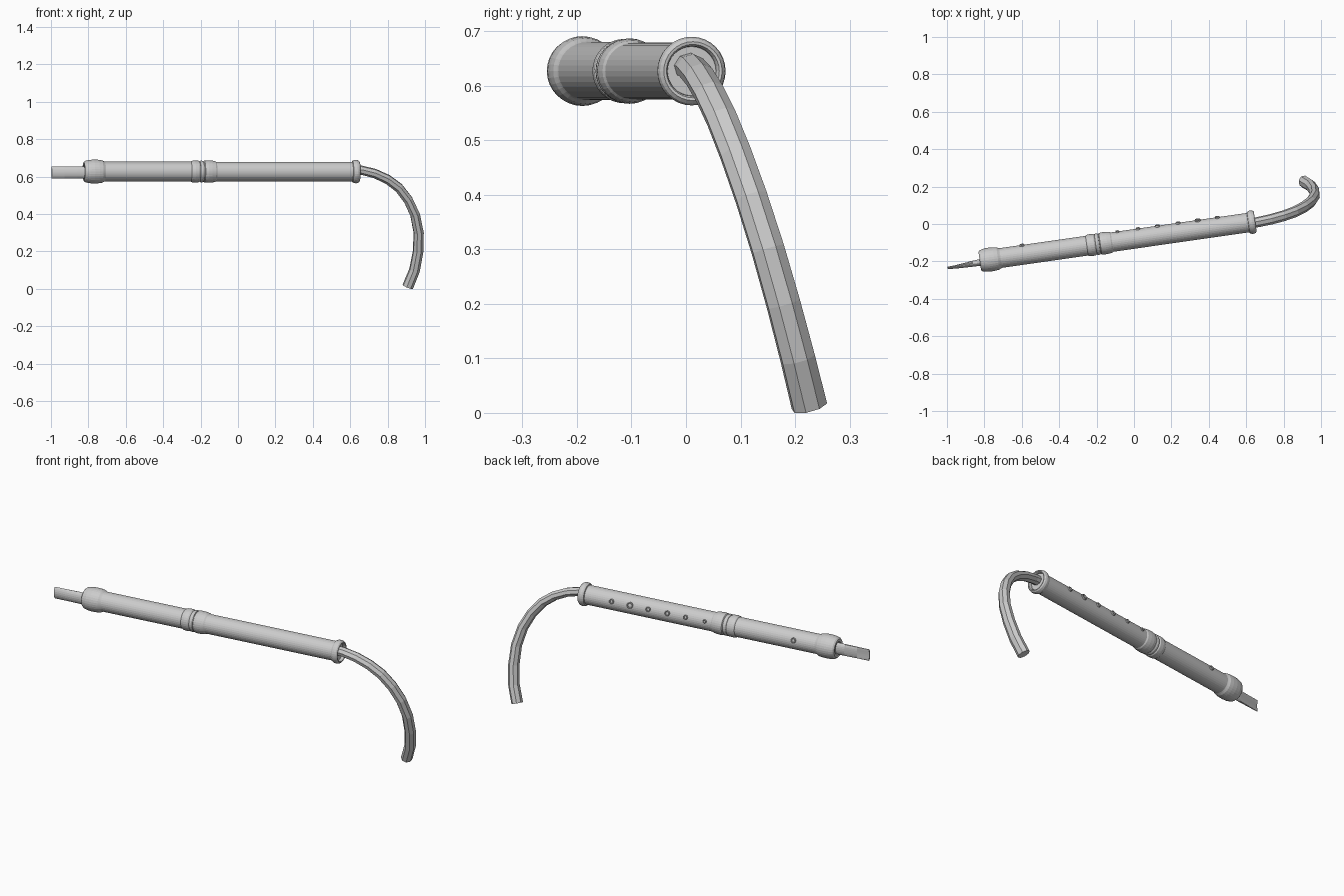
import bpy, bmesh, math
from mathutils import Vector, Matrix

if "Cube" in bpy.data.objects:
    bpy.data.objects.remove(bpy.data.objects["Cube"])

ANG = math.atan(0.143)
FRAME = Matrix.Translation((0, -0.08, 0.627)) @ Matrix.Rotation(ANG, 4, 'Z')


def skin(name, rings, matrix=FRAME, closed=False):
    """Bridge equal-length rings of points into a tube with end caps."""
    bm = bmesh.new()
    loops = [[bm.verts.new(p) for p in r] for r in rings]
    n = len(loops[0])
    pairs = list(zip(loops, loops[1:]))
    if closed:
        pairs.append((loops[-1], loops[0]))
    for a, b in pairs:
        for i in range(n):
            j = (i + 1) % n
            bm.faces.new((a[i], a[j], b[j], b[i]))
    if not closed:
        bm.faces.new(loops[0])
        bm.faces.new(loops[-1])
    bmesh.ops.recalc_face_normals(bm, faces=bm.faces)
    me = bpy.data.meshes.new(name)
    bm.to_mesh(me)
    bm.free()
    me.transform(matrix)
    ob = bpy.data.objects.new(name, me)
    bpy.context.collection.objects.link(ob)
    return ob


def ring(x, ry, rz, n, dz=0.0):
    return [(x, ry * math.cos(2 * math.pi * i / n), dz + rz * math.sin(2 * math.pi * i / n))
            for i in range(n)]


def lathe(name, profile, n=32):
    return skin(name, [ring(x, r, r, n) for x, r in profile])


# Upper joint with the rounded head bulb
lathe("upper_joint", [
    (-0.822, 0.030), (-0.832, 0.036), (-0.833, 0.050), (-0.825, 0.057), (-0.805, 0.062),
    (-0.78, 0.064), (-0.755, 0.063), (-0.735, 0.060), (-0.725, 0.055), (-0.72, 0.053),
    (-0.255, 0.053), (-0.25, 0.057), (-0.235, 0.059), (-0.215, 0.058), (-0.207, 0.053),
    (-0.20, 0.053)])

# Narrow bead between the joints
lathe("middle_bead", [
    (-0.209, 0.048), (-0.207, 0.055), (-0.201, 0.058), (-0.194, 0.058), (-0.188, 0.055),
    (-0.186, 0.048)])

# Lower joint with the socket swelling
lathe("lower_joint", [
    (-0.20, 0.051), (-0.186, 0.053), (-0.182, 0.058), (-0.165, 0.060), (-0.145, 0.059),
    (-0.125, 0.056), (-0.118, 0.052), (0.625, 0.052)])

# Rolled end ring with a shallow recess
lathe("end_ring", [
    (0.615, 0.050), (0.618, 0.057), (0.627, 0.062), (0.638, 0.063), (0.649, 0.060),
    (0.655, 0.054), (0.654, 0.049), (0.648, 0.046), (0.638, 0.045)])

# Flattened mouthpiece blade, concave at its tip
tip = []
for x, thick, hollow in [(-0.80, 0.019, 0.0), (-0.87, 0.016, 0.002),
                         (-0.94, 0.011, 0.005), (-1.008, 0.005, 0.007)]:
    pts = []
    for px, py, pz in ring(x, thick, 0.033, 20, -0.005):
        k = 1 - ((pz + 0.005) / 0.033) ** 2
        pts.append((px, py - 0.007 - hollow * k, pz))
    tip.append(pts)
skin("mouthpiece", tip)

# Raised finger-hole collars along the back: position, radius
for k, (x, r) in enumerate([(-0.60, 0.014), (-0.09, 0.010), (0.02, 0.012), (0.125, 0.014),
                            (0.235, 0.013), (0.34, 0.017), (0.445, 0.013)]):
    cx = (x + 0.008) / math.cos(ANG)
    place = (FRAME @ Matrix.Translation((cx, 0, 0)) @ Matrix.Rotation(math.radians(18), 4, 'X')
             @ Matrix.Translation((0, 0.053, 0)))
    prof = [(r, -0.006), (r, 0.003), (r * 0.85, 0.006), (r * 0.65, 0.004), (r * 0.65, -0.006)]
    skin(f"finger_hole_{k + 1}",
         [[(q * math.cos(a), h, q * math.sin(a)) for a in
           (2 * math.pi * i / 14 for i in range(14))] for q, h in prof], place, closed=True)

# Curved crook: planar path in the tilted plane shared with the body axis
xz = [(0.60, 0.638), (0.66, 0.634), (0.73, 0.617), (0.80, 0.585), (0.86, 0.54), (0.91, 0.475),
      (0.947, 0.395), (0.966, 0.30), (0.963, 0.20), (0.944, 0.10), (0.908, 0.008)]
path = [Vector((x, 0.008 + 0.143 * (x - 0.65) + 0.29 * (0.634 - z), z)) for x, z in xz]
normal = (path[5] - path[0]).cross(path[-1] - path[5]).normalized()
rings = []
for i, p in enumerate(path):
    t = (path[min(i + 1, len(path) - 1)] - path[max(i - 1, 0)]).normalized()
    u = t.cross(normal)
    r = 0.027 + 0.007 * i / (len(path) - 1)
    rings.append([p + (normal * math.cos(a) + u * 0.88 * math.sin(a)) * r for a in
                  (2 * math.pi * (j + 0.5) / 8 for j in range(8))])
low = min(v.z for v in rings[-1])
rings[-1] = [v - Vector((0, 0, low)) for v in rings[-1]]
skin("crook", rings, Matrix.Identity(4))
